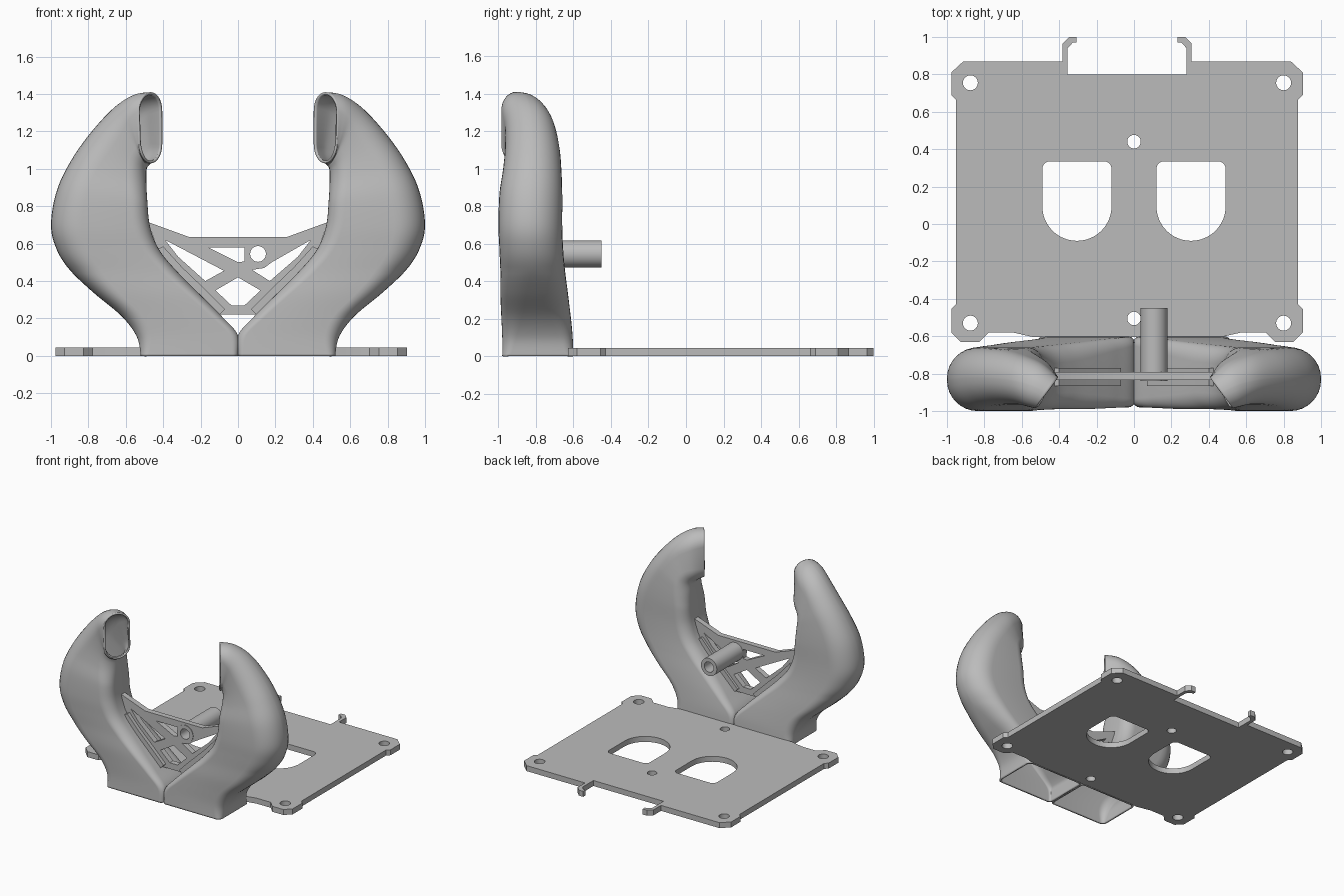
import bpy, bmesh
from math import sin, cos, pi, radians
from mathutils import Vector

cube = bpy.data.objects.get("Cube")
if cube:
    bpy.data.objects.remove(cube, do_unlink=True)

grey = bpy.data.materials.new("plain_grey")
grey.use_nodes = True
grey.diffuse_color = (0.5, 0.5, 0.5, 1)
grey.node_tree.nodes["Principled BSDF"].inputs["Base Color"].default_value = (0.5, 0.5, 0.5, 1)


def activate(obj):
    bpy.ops.object.select_all(action='DESELECT')
    obj.select_set(True)
    bpy.context.view_layer.objects.active = obj


def smooth(obj):
    activate(obj)
    bpy.ops.object.shade_smooth_by_angle(angle=radians(35))


def arc(cx, cy, r, start=0, end=360, steps=32):
    angles = [radians(start + (end - start) * i / steps) for i in range(steps + 1)]
    return [(cx + r * cos(a), cy + r * sin(a)) for a in angles]


def circle(cx, cy, r):
    return arc(cx, cy, r)[:-1]


def flip(points):
    return [(-x, y) for x, y in reversed(points)]


def slab(name, loops, thickness, location, upright=False):
    """Flat outline with holes, extruded to a thickness."""
    curve = bpy.data.curves.new(name, 'CURVE')
    curve.dimensions = '2D'
    curve.fill_mode = 'BOTH'
    curve.extrude = thickness / 2
    for loop in loops:
        spline = curve.splines.new('POLY')
        spline.points.add(len(loop) - 1)
        for point, (x, y) in zip(spline.points, loop):
            point.co = (x, y, 0, 1)
        spline.use_cyclic_u = True
    obj = bpy.data.objects.new(name, curve)
    bpy.context.collection.objects.link(obj)
    obj.location = location
    if upright:
        obj.rotation_euler.x = pi / 2
    activate(obj)
    bpy.ops.object.convert(target='MESH')
    obj = bpy.context.object
    obj.data.materials.clear()
    obj.data.materials.append(grey)
    smooth(obj)
    return obj


# Base plate: half outline mirrored about its own centre line
PLATE_X = -0.037
half = [(0.61, -0.58), (0.74, -0.58), (0.79, -0.63), (0.89, -0.63), (0.94, -0.58),
        (0.94, -0.455), (0.915, -0.43), (0.915, 0.665), (0.94, 0.69), (0.94, 0.81),
        (0.875, 0.87), (0.345, 0.87), (0.345, 0.965), (0.31, 1.0), (0.27, 1.0),
        (0.27, 0.97), (0.29, 0.97), (0.318, 0.94), (0.318, 0.8)]
half = [(0.5, -0.605)] + half
outline = [(x + PLATE_X, y) for x, y in half + flip(half)]
window = (arc(0.305, 0.095, 0.185, 180, 360) + arc(0.45, 0.295, 0.04, 0, 90, 8)
          + arc(0.16, 0.295, 0.04, 90, 180, 8))
holes = [window, flip(window), circle(0, 0.44, 0.036), circle(0, -0.505, 0.036)]
for x in (-0.875, 0.8):
    for y in (-0.53, 0.755):
        holes.append(circle(x, y, 0.04))
slab("base_plate", [outline] + holes, 0.045, (0, 0, 0.0225))

# Truss web between the ducts
edge = [(0.1, 0.22), (0.21, 0.33), (0.33, 0.45), (0.43, 0.57), (0.48, 0.715)]
web = edge + [(0.26, 0.635)]
PEG = (0.107, 0.545)
bore = circle(*PEG, 0.042)
left_gap = [(-0.39, 0.62), (-0.32, 0.53), (-0.175, 0.4), (-0.075, 0.455)]
right_gap = [(0.075, 0.46), (0.17, 0.4), (0.32, 0.53), (0.39, 0.62), (0.18, 0.5), (0.14, 0.47)]
top_gap = [(-0.16, 0.58), (0.035, 0.58), (0.035, 0.505), (0, 0.5)]
low_gap = [(0, 0.42), (-0.12, 0.35), (-0.035, 0.27), (0.035, 0.27), (0.12, 0.35)]
slab("truss_web", [web + flip(web), bore, left_gap, right_gap, top_gap, low_gap],
     0.045, (0, -0.8125, 0), True)

# Raised rails where the web meets the ducts
rail = edge[:4] + [(0.4, 0.585), (0.3, 0.475), (0.18, 0.36), (0.07, 0.25)]
slab("left_rail", [rail], 0.095, (0, -0.8175, 0), True)
slab("right_rail", [flip(rail)], 0.095, (0, -0.8175, 0), True)

# Hollow peg behind the web
slab("hollow_peg", [circle(*PEG, 0.072), bore], 0.39, (0, -0.645, 0), True)

# Duct sections: inner x z, outer x z, front y, back y, sideways lean
SECTIONS = [
    (0, 0, 0.52, 0, -0.98, -0.6, 0),
    (0, 0.11, 0.54, 0.1, -0.98, -0.605, 0),
    (0.09, 0.215, 0.62, 0.21, -0.985, -0.615, 0),
    (0.2, 0.325, 0.775, 0.34, -0.99, -0.63, 0),
    (0.32, 0.445, 0.9, 0.46, -0.99, -0.645, 0),
    (0.42, 0.565, 0.97, 0.57, -0.995, -0.655, 0),
    (0.47, 0.69, 1.0, 0.7, -1.0, -0.66, 0),
    (0.485, 0.83, 0.97, 0.88, -0.995, -0.66, 0),
    (0.49, 0.93, 0.895, 1.04, -0.975, -0.665, 0),
    (0.49, 0.985, 0.79, 1.19, -0.965, -0.675, 0),
    (0.485, 1.01, 0.665, 1.325, -0.965, -0.7, 0.01),
    (0.477, 1.025, 0.555, 1.395, -0.975, -0.745, 0.04),
    (0.467, 1.03, 0.467, 1.41, -0.985, -0.82, 0.062),
]


def blend(p0, p1, p2, p3, t):
    return [0.5 * (2 * b + (c - a) * t + (2 * a - 5 * b + 4 * c - d) * t * t
                   + (3 * b - a - 3 * c + d) * t ** 3)
            for a, b, c, d in zip(p0, p1, p2, p3)]


def ring(section, k):
    """Rounded rectangle whose corners get rounder along the duct."""
    ix, iz, ox, oz, front, back, lean = section
    mid = (front + back) / 2
    inner, outer = Vector((ix, mid, iz)), Vector((ox, mid, oz))
    centre, u = (inner + outer) / 2, (outer - inner) / 2
    v = Vector((lean, (front - back) / 2, 0))
    a, b = u.length, v.length
    u.normalize()
    v.normalize()
    grow, tip = min(1, k / 4), max(0, (k - 7) / 5)
    full = 0.97 * b
    r_out = 0.04 + (full - 0.04) * grow
    r_in = 0.03 + 0.06 * grow
    r_in += (full - r_in) * tip
    points = []
    for su, sv, r, start in ((1, 1, r_out, 0), (-1, 1, r_in, 90),
                             (-1, -1, r_in, 180), (1, -1, r_out, 270)):
        for x, y in arc(su * (a - r), sv * (b - r), r, start, start + 90, 8):
            p = centre + u * x + v * y
            p.x = max(p.x, 0)
            points.append(p)
    return points


# Curved hollow ducts, open at the foot and the nozzle
bm = bmesh.new()
rings = []
last = len(SECTIONS) - 1
STEPS = 6
for i in range(last * STEPS + 1):
    k = min(i // STEPS, last - 1)
    t = i / STEPS - k
    near = [SECTIONS[min(max(k + j, 0), last)] for j in (-1, 0, 1, 2)]
    rings.append([bm.verts.new(p) for p in ring(blend(*near, t), k + t)])
for lower, upper in zip(rings, rings[1:]):
    n = len(lower)
    for j in range(n):
        bm.faces.new((lower[j], lower[(j + 1) % n], upper[(j + 1) % n], upper[j]))
bmesh.ops.recalc_face_normals(bm, faces=bm.faces)
# Make sure the wall faces outward, so the shell thickens inward
probe = max(bm.faces, key=lambda f: f.calc_center_median().x)
if probe.normal.x < 0:
    bmesh.ops.reverse_faces(bm, faces=bm.faces)
mesh = bpy.data.meshes.new("air_ducts")
bm.to_mesh(mesh)
bm.free()
mesh.materials.append(grey)
ducts = bpy.data.objects.new("air_ducts", mesh)
bpy.context.collection.objects.link(ducts)
mirror = ducts.modifiers.new("mirror", 'MIRROR')
mirror.use_mirror_merge = False
shell = ducts.modifiers.new("wall", 'SOLIDIFY')
shell.thickness = 0.014
shell.offset = -1
smooth(ducts)
